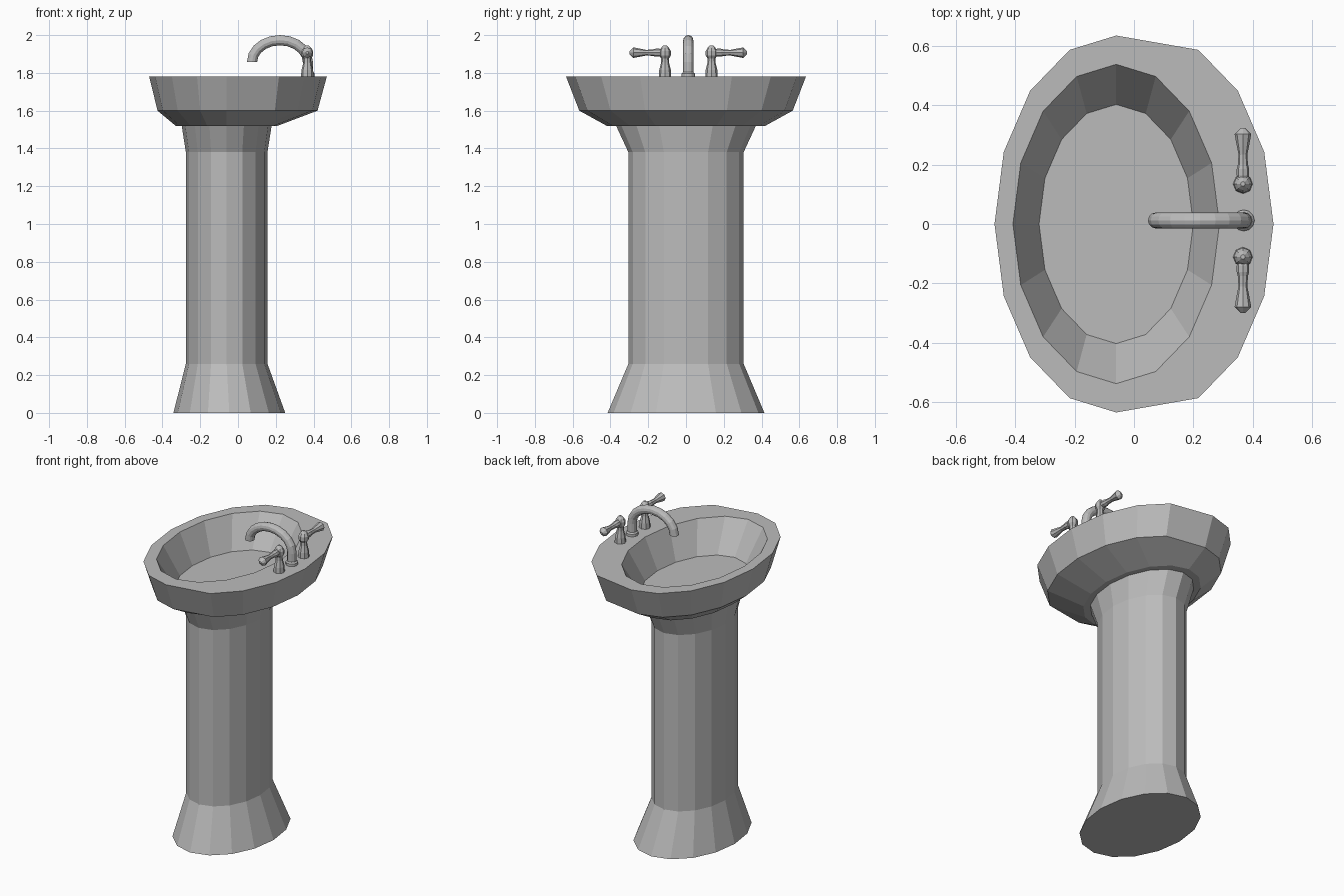
import bpy, bmesh
from math import sin, cos, pi, radians
from mathutils import Vector

cube = bpy.data.objects.get("Cube")
if cube:
    bpy.data.objects.remove(cube, do_unlink=True)

GREY = 0.5
porcelain = bpy.data.materials.new("grey_porcelain")
porcelain.use_nodes = True
porcelain.diffuse_color = (GREY, GREY, GREY, 1)
porcelain.node_tree.nodes["Principled BSDF"].inputs["Base Color"].default_value = (GREY, GREY, GREY, 1)

CX = -0.06      # centre of bowl and pedestal
TAP_X = 0.37    # line of the taps
TAP_Y = 0.012   # middle of the tap set
RIM = 1.78


def loft(name, rings, cap_start=True, cap_end=True):
    """Skin a list of equal-length rings into a flat-shaded mesh."""
    bm = bmesh.new()
    loops = [[bm.verts.new(p) for p in ring] for ring in rings]
    n = len(loops[0])
    for a, b in zip(loops, loops[1:]):
        for i in range(n):
            j = (i + 1) % n
            bm.faces.new((a[i], a[j], b[j], b[i]))
    if cap_start:
        bm.faces.new(loops[0][::-1])
    if cap_end:
        bm.faces.new(loops[-1])
    bmesh.ops.recalc_face_normals(bm, faces=bm.faces)
    mesh = bpy.data.meshes.new(name)
    bm.to_mesh(mesh)
    bm.free()
    mesh.materials.append(porcelain)
    obj = bpy.data.objects.new(name, mesh)
    bpy.context.collection.objects.link(obj)
    return obj


def oval(rx, ry, z, shift=0.0, cx=CX, sides=16):
    """Horizontal oval; shift pushes the tap side outwards."""
    ring = []
    for i in range(sides):
        a = 2 * pi * i / sides
        x = rx * cos(a) + (shift if cos(a) > 0.01 else 0)
        ring.append((cx + x, ry * sin(a), z))
    return ring


def circle(centre, u, v, r, sides):
    c, u, v = Vector(centre), Vector(u), Vector(v)
    return [c + r * (cos(2 * pi * i / sides) * u + sin(2 * pi * i / sides) * v)
            for i in range(sides)]


def turned(name, base, axis, u, v, profile, sides=8):
    """Turned part: profile holds (distance along axis, radius)."""
    return loft(name, [circle(Vector(base) + d * Vector(axis), u, v, r, sides)
                       for d, r in profile])


X, Y, Z = (1, 0, 0), (0, 1, 0), (0, 0, 1)

# Basin: bowl floor, inner rim, outer rim, belly, underside
loft("basin", [
    oval(0.26, 0.403, 1.59),
    oval(0.348, 0.538, RIM),
    oval(0.41, 0.635, RIM, 0.12),
    oval(0.366, 0.565, 1.6, 0.115),
    oval(0.27, 0.42, 1.52),
])

# Pedestal with flared foot and neck
loft("pedestal", [
    oval(0.296, 0.415, 0, cx=-0.046),
    oval(0.216, 0.305, 0.26),
    oval(0.216, 0.305, 1.38),
    oval(0.238, 0.37, 1.52),
], cap_end=False)

# Spout: upright stem running into a half-oval arch
tube = 0.027
mid_x, span, arch_z, rise = 0.222, 0.148, 1.857, 0.116
path = [(TAP_X, TAP_Y, RIM)]
frames = [Vector(X)]
steps = 10
for i in range(steps + 1):
    a = radians(180) * i / steps
    path.append((mid_x + span * cos(a), TAP_Y, arch_z + rise * sin(a)))
    frames.append(Vector((rise * cos(a), 0, span * sin(a))).normalized())
loft("spout", [circle(p, f, Y, tube, 12) for p, f in zip(path, frames)])
turned("spout_collar", (TAP_X, TAP_Y, RIM), Z, X, Y,
       [(0, 0.036), (0.016, 0.036), (0.024, 0.028)], 12)

# Taps: turned post with an outward lever, one on each side
POST = [(0, 0.033), (0.035, 0.031), (0.075, 0.021), (0.095, 0.02),
        (0.112, 0.031), (0.135, 0.031), (0.152, 0.021), (0.166, 0.008)]
LEVER = [(0.015, 0.018), (0.03, 0.021), (0.05, 0.021), (0.065, 0.017),
         (0.1, 0.015), (0.13, 0.021), (0.168, 0.028), (0.189, 0.007)]
for side, word in ((1, "back"), (-1, "front")):
    y = TAP_Y + side * 0.123
    turned(word + "_tap_post", (TAP_X - 0.003, y, RIM), Z, X, Y, POST)
    turned(word + "_tap_lever", (TAP_X - 0.003, y, 1.907), (0, side, 0), X, Z, LEVER)
